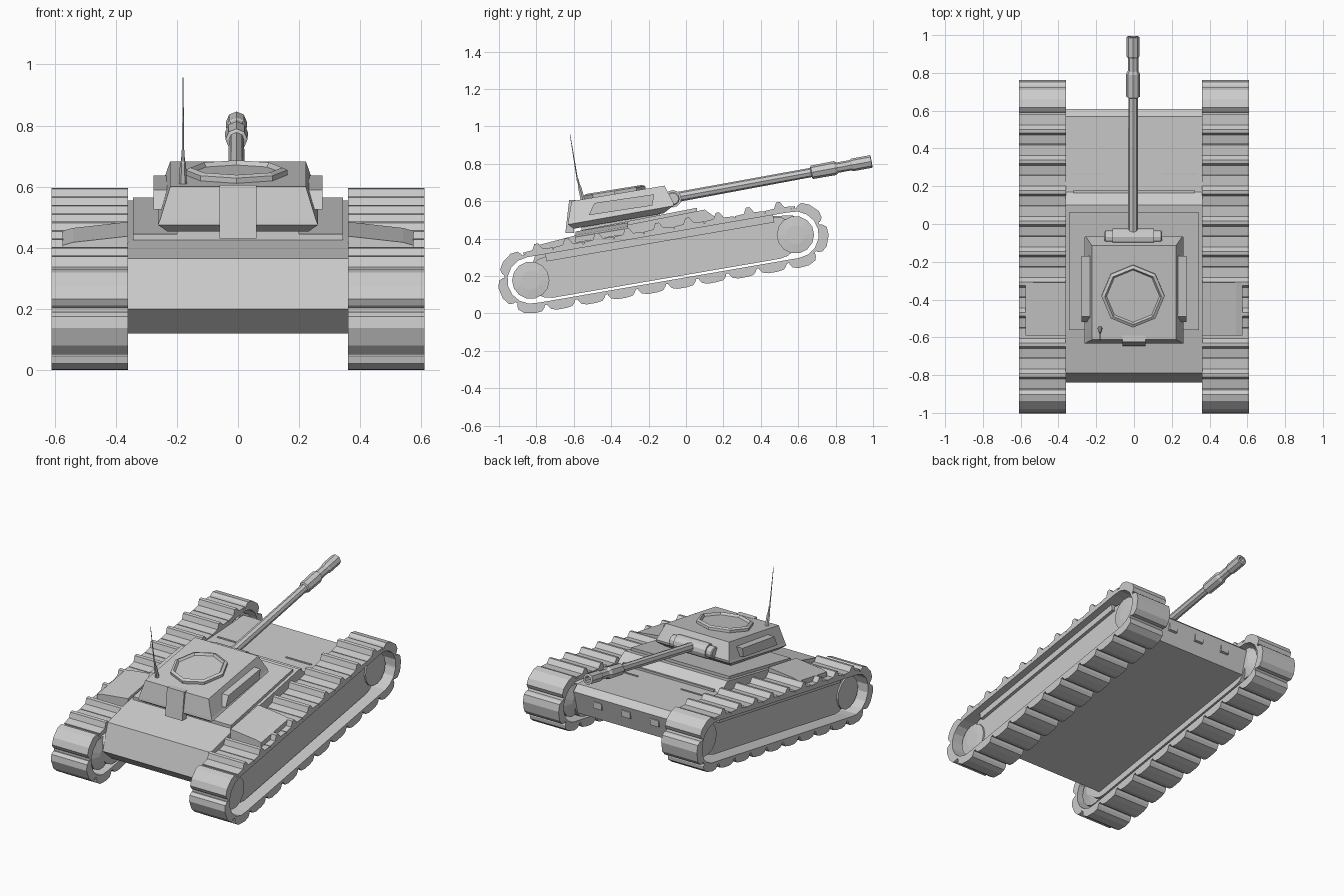
import bpy, bmesh, math
from mathutils import Vector

if "Cube" in bpy.data.objects:
    bpy.data.objects.remove(bpy.data.objects["Cube"])

def finish(name, bm):
    bmesh.ops.recalc_face_normals(bm, faces=bm.faces)
    me = bpy.data.meshes.new(name)
    bm.to_mesh(me)
    bm.free()
    ob = bpy.data.objects.new(name, me)
    bpy.context.collection.objects.link(ob)
    return ob

def skin(bm, rings, closed=False):
    """Bridge equal-length point rings, capping the ends unless closed."""
    vs = [[bm.verts.new(p) for p in r] for r in rings]
    n = len(vs[0])
    pairs = list(zip(vs, vs[1:])) + ([(vs[-1], vs[0])] if closed else [])
    for a, b in pairs:
        for i in range(n):
            bm.faces.new((a[i], a[(i + 1) % n], b[(i + 1) % n], b[i]))
    if not closed:
        bm.faces.new(vs[0])
        bm.faces.new(vs[-1])

def loft(name, rings):
    bm = bmesh.new()
    skin(bm, rings)
    return finish(name, bm)

def prism(name, pts, x0, x1):
    """Side profile (y, z) extruded along x."""
    return loft(name, [[(x, y, z) for y, z in pts] for x in (x0, x1)])

def slab(hx, y0, z0, y1, z1):
    return [(-hx, y0, z0), (hx, y0, z0), (hx, y1, z1), (-hx, y1, z1)]

def lathe(name, a, b, prof, n):
    """Turn (distance, radius) stations about the axis a-b."""
    a, b = Vector(a), Vector(b)
    q = (b - a).to_track_quat('Z', 'Y')
    bm = bmesh.new()
    skin(bm, [[a + q @ Vector((r * math.cos(t), r * math.sin(t), d))
               for t in (2 * math.pi * i / n for i in range(n))] for d, r in prof])
    return finish(name, bm)

# Track path: a tilted stadium between two end wheels
A, B, R = Vector((0, -.83, .177)), Vector((0, .585, .42)), .143
U = (B - A).normalized()
N = Vector((0, -U.z, U.y))
L = (B - A).length
PER = 2 * L + 2 * math.pi * R

def path(s, h):
    s %= PER
    if s < L:
        return A + U * s + N * (R + h)
    s -= L
    if s < math.pi * R:
        t = s / R
        return B + (N * math.cos(t) + U * math.sin(t)) * (R + h)
    s -= math.pi * R
    if s < L:
        return B - U * s - N * (R + h)
    t = (s - L) / R
    return A - (N * math.cos(t) + U * math.sin(t)) * (R + h)

def stadium(r, trim, n=8):
    pts = []
    for c, d in ((B - U * trim, 1), (A + U * trim, -1)):
        for i in range(n + 1):
            t = math.pi * i / n
            p = c + (N * math.cos(t) + U * math.sin(t)) * r * d
            pts.append((p.y, p.z))
    return pts

COUNT = 23
PITCH = PER / COUNT
RIDGED = [(-.08, 0), (-.08, .01), (-.03, .014), (-.014, .045), (.006, .045), (.025, .014), (.08, .01), (.08, 0)]
SCOOP = [(-.076, 0), (-.07, .014), (-.055, .03), (-.02, .035), (.03, .035), (.06, .026), (.074, .006), (.074, 0)]

for sgn, side in ((-1, "left"), (1, "right")):
    xi, xo = sgn * .36, sgn * .61
    # belt
    bm = bmesh.new()
    rings = []
    for i in range(64):
        s = PER * i / 64
        o, inn = path(s, 0), path(s, -.018)
        rings.append([(x, p.y, p.z) for p, x in ((o, xi), (o, xo), (inn, xo), (inn, xi))])
    skin(bm, rings, True)
    finish(side + "_track_belt", bm)
    # shoes: ridged on the upper run, scooped elsewhere
    bm = bmesh.new()
    for k in range(COUNT):
        s = (k + .4) * PITCH
        prof = RIDGED if s < L + .05 else SCOOP
        pts = [path(s + d, h) for d, h in prof]
        skin(bm, [[(x, p.y, p.z) for p in pts] for x in (xi, xo)])
    finish(side + "_track_shoes", bm)
    # recessed side panel with its upper ledge
    prism(side + "_side_panel", stadium(.112, .1), sgn * .36, sgn * .545)
    e0, e1 = A + U * .1 + N * .085, B - U * .1 + N * .085
    e2, e3 = e1 + N * .045, e0 + N * .045
    prism(side + "_panel_ledge", [(p.y, p.z) for p in (e0, e1, e2, e3)], sgn * .36, sgn * .565)
    # end wheels
    for j, c in enumerate((A, B)):
        p = Vector((sgn * .38, c.y, c.z))
        lathe(side + "_end_wheel", p, p + Vector((sgn, 0, 0)),
              [(-.02, .04), (0, .1), (.05, .1), (.06, .06), (.12, .06), (.13, .1), (.175, .1), (.18, .05)], 14)
    # stowage box sunk into the track top
    loft(side + "_stowage_box", [
        [(sgn * .36, y, z - .06), (sgn * .575, y, z - .06), (sgn * .575, y, z - .03), (sgn * .54, y, z - .02), (sgn * .36, y, z)]
        for y, z in ((-.59, .438), (-.31, .485))])
    # turret side bin
    prism(side + "_turret_bin", [(-.52, .525), (-.18, .577), (-.17, .637), (-.49, .59)], sgn * .22, sgn * .277)

# Hull with stepped rear deck
prism("hull", [(-.79, .365), (-.56, .425), (.10, .555), (.17, .505), (.57, .525), (.61, .49), (.57, .34),
               (-.75, .12), (-.84, .2)], -.362, .362)
prism("deck_plate", [(-.56, .4), (-.56, .445), (.06, .565), (.06, .5)], -.343, .343)
prism("rear_deck_rail", [(.165, .49), (.165, .517), (.18, .519), (.18, .49)], -.32, .32)
for x in (-.2, 0, .2):
    prism("rear_lug", [(.56, .41), (.605, .42), (.605, .46), (.58, .47)], x - .03, x + .03)
for sgn in (-1, 1):
    prism("deck_slot", [(.26, .5), (.26, .514), (.27, .515), (.27, .5)], sgn * .15, sgn * .33)

# Turret
loft("turret_ring", [slab(.2, -.56, .42, -.14, .49), slab(.2, -.56, .46, -.14, .54)])
loft("turret", [slab(.23, -.6, .453, -.12, .535), slab(.262, -.632, .475, -.068, .575), slab(.255, -.63, .492, -.066, .59),
                slab(.222, -.612, .6, -.115, .683)])
prism("turret_front_plate", [(-.645, .43), (-.6, .43), (-.59, .605), (-.625, .605)], -.06, .06)

# Octagonal cupola on the tilted roof
tilt = Vector((0, -math.sin(.16), math.cos(.16)))
base = Vector((-.005, -.38, .635))
lathe("cupola", base, base + tilt, [(0, .167), (.02, .167), (.028, .15), (.014, .14)], 8)

# Mantlet
lathe("mantlet", (-.155, -.07, .613), (1, -.07, .613),
      [(0, .03), (.005, .036), (.04, .036), (.04, .046), (.262, .046), (.262, .036), (.297, .036), (.302, .03)], 12)

# Gun barrel with muzzle brake
lathe("gun_barrel", (-.005, -.07, .618), (-.005, .993, .813),
      [(0, .027), (.75, .025), (.755, .036), (.88, .038), (.895, .028), (.965, .028), (.975, .034), (1.078, .034), (1.08, .02), (1.03, .018)], 8)

# Aerial
lathe("aerial_base", (-.18, -.55, .6), (-.18, -.58, .72), [(0, .013), (.08, .01), (.09, .006), (.124, .005)], 6)
lathe("aerial_whip", (-.18, -.58, .71), (-.18, -.62, .957), [(0, .004), (.25, .0015)], 5)
